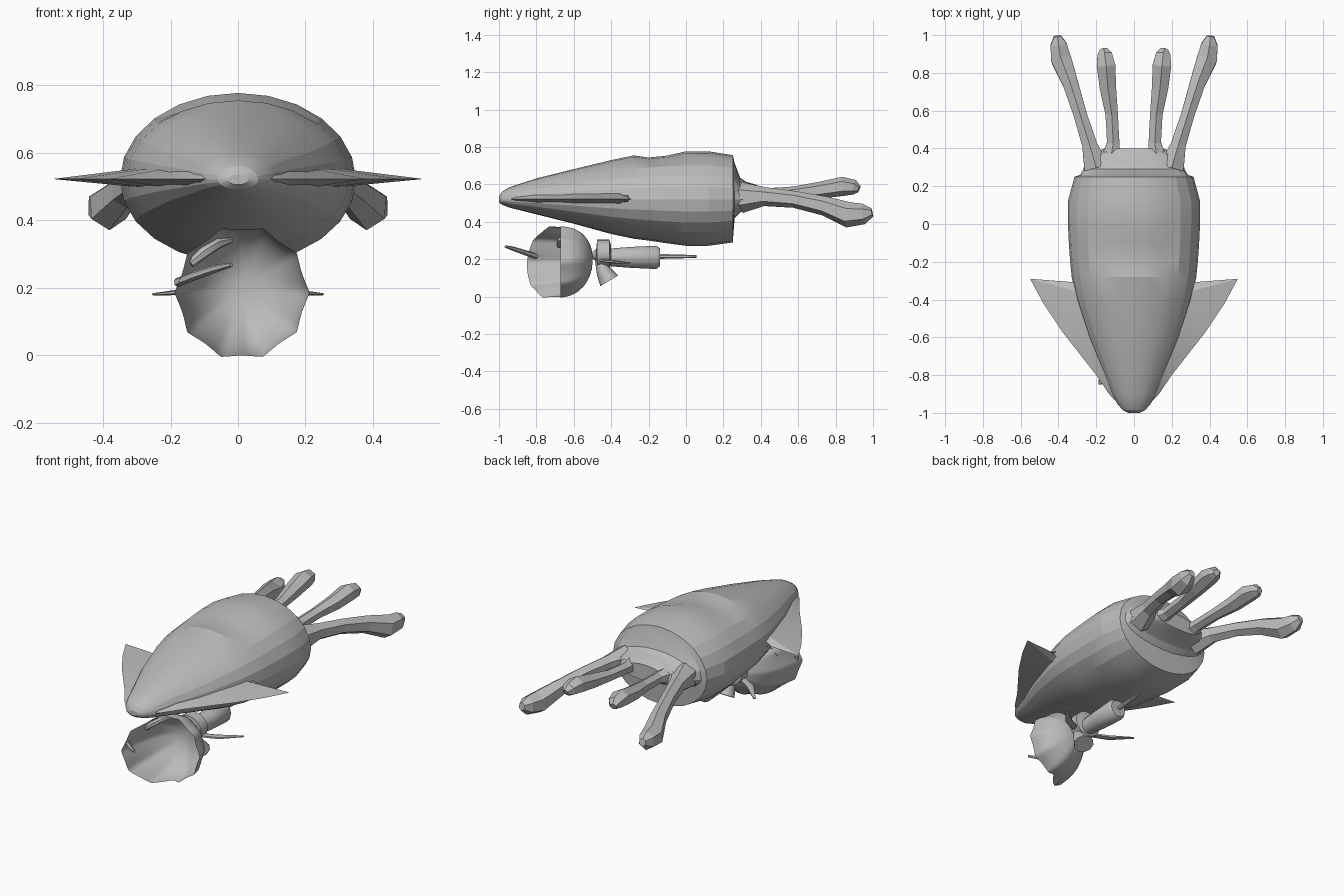
import bpy, bmesh, math
from mathutils import Vector

if "Cube" in bpy.data.objects:
    bpy.data.objects.remove(bpy.data.objects["Cube"])

grey = bpy.data.materials.new("plain grey")
grey.use_nodes = True
COLOR = (0.5, 0.5, 0.5, 1)
grey.diffuse_color = COLOR
grey.node_tree.nodes["Principled BSDF"].inputs["Base Color"].default_value = COLOR


def finish(name, bm, smooth=None):
    bmesh.ops.recalc_face_normals(bm, faces=bm.faces)
    mesh = bpy.data.meshes.new(name)
    bm.to_mesh(mesh)
    bm.free()
    mesh.materials.append(grey)
    obj = bpy.data.objects.new(name, mesh)
    bpy.context.collection.objects.link(obj)
    if smooth:
        bpy.ops.object.select_all(action='DESELECT')
        obj.select_set(True)
        bpy.context.view_layer.objects.active = obj
        bpy.ops.object.shade_smooth_by_angle(angle=math.radians(smooth))
    return obj


def loft(name, rings, smooth=None, end_cap=True):
    """Skin a list of equally long point rings."""
    bm = bmesh.new()
    rows = [[bm.verts.new(p) for p in ring] for ring in rings]
    n = len(rows[0])
    for a, b in zip(rows, rows[1:]):
        for i in range(n):
            j = (i + 1) % n
            bm.faces.new((a[i], a[j], b[j], b[i]))
    bm.faces.new(rows[0])
    if end_cap:
        bm.faces.new(rows[-1])
    return finish(name, bm, smooth)


def oval(y, width, top, bottom, n=24):
    mid = 0.52 if bottom < 0.52 < top else (top + bottom) / 2
    pts = []
    for i in range(n):
        a = math.tau * i / n
        s = math.sin(a)
        pts.append(Vector((width * math.cos(a), y,
                           mid + s * (top - mid if s > 0 else mid - bottom))))
    return pts


def tube(name, path, sides=6, flat=1.0, smooth=None):
    """Sweep a polygon, corner up, along path points (x, y, z, radius)."""
    pts = [Vector(p[:3]) for p in path]
    rings = []
    for i, p in enumerate(pts):
        d = (pts[min(i + 1, len(pts) - 1)] - pts[max(i - 1, 0)]).normalized()
        side = d.cross(Vector((0, 0, 1))).normalized()
        up = side.cross(d)
        r = path[i][3]
        rings.append([p + side * r * math.sin(math.tau * k / sides)
                      + up * r * flat * math.cos(math.tau * k / sides)
                      for k in range(sides)])
    return loft(name, rings, smooth)


# Mantle and head: ovals along y, the head stepping in behind the mantle rim
profile = [(-1, .03, .535, .505), (-.985, .06, .56, .492), (-.95, .09, .582, .478),
           (-.9, .115, .6, .465), (-.8, .155, .632, .44), (-.6, .24, .682, .39),
           (-.4, .305, .73, .335), (-.28, .33, .755, .31), (-.2, .338, .76, .3),
           (-.1, .345, .77, .285), (0, .35, .777, .272), (.12, .35, .777, .272),
           (.25, .315, .757, .29), (.26, .285, .715, .42), (.29, .268, .635, .45),
           (.32, .262, .615, .465), (.37, .245, .6, .48), (.4, .15, .585, .49)]
rings = [oval(*p) for p in profile]
# Shallow brow-shaped dent on the back
for ring in rings:
    for p in ring:
        if -.25 < p.y < -.05 and p.z > .62 and abs(p.x) < .22:
            p.z -= .016
loft("mantle_and_head", rings, 14)

for side, s in (("left", 1), ("right", -1)):
    # Side fin: flat outline, thick at the root and sharp at the edge
    bm = bmesh.new()
    outline = [(.05, -.98), (.125, -.91), (.2, -.8), (.38, -.57), (.48, -.42),
               (.55, -.29), (.36, -.305)]
    root = [(.03, -.96), (.08, -.9), (.13, -.8), (.21, -.6), (.26, -.45),
            (.29, -.36), (.29, -.31)]
    edge = [bm.verts.new((s * x, y, .522)) for x, y in outline]
    for dz in (.032, -.025):
        inner = [bm.verts.new((s * x, y, .522 + dz)) for x, y in root]
        for i in range(len(root) - 1):
            bm.faces.new((edge[i], edge[i + 1], inner[i + 1], inner[i]))
    finish(side + "_fin", bm, 20)

    # Outer and inner arms with club ends
    tube(side + "_outer_arm", [(s * .2, .3, .53, .075), (s * .235, .42, .535, .046),
                               (s * .285, .58, .52, .041), (s * .335, .74, .485, .047),
                               (s * .385, .87, .437, .062), (s * .4, .95, .442, .05),
                               (s * .405, .995, .45, .022)], flat=1.1)
    tube(side + "_inner_arm", [(s * .125, .34, .54, .06), (s * .11, .43, .545, .038),
                               (s * .118, .58, .555, .038), (s * .138, .72, .57, .05),
                               (s * .148, .84, .59, .057), (s * .155, .9, .585, .044),
                               (s * .16, .925, .575, .022)], flat=.9)

# Fluted bell below, its mouth turned forward and to the right
steps, folds = 80, 10
rings = []
for k in range(9):
    t = k / 8
    ring = []
    for i in range(steps):
        a = math.tau * i / steps
        flute = abs(math.sin(folds * a / 2))
        r = (.02 + .172 * math.sin(t * math.pi / 2)) * (1 + .07 * t * (.6 - flute))
        depth = .17 + .18 * max(0, -math.cos(a - .1)) ** .7
        ring.append(Vector((.012 + r * math.cos(a), -.5 - depth * t ** 1.8,
                            .2 - .015 * t + r * math.sin(a))))
    rings.append(ring)
loft("bell", rings, 40, end_cap=False)

# Small body behind the bell: collar, trunk and tail rod
loft("collar", [oval(y, r, .22 + r, .22 - r * .8, 16) for y, r in
                ((-.5, .02), (-.48, .035), (-.475, .085), (-.41, .085), (-.4, .05))], 40)
loft("trunk", [oval(y, r, .21 + r, .21 - r, 14) for y, r in
               ((-.45, .045), (-.3, .057), (-.16, .064), (-.14, .05))], 40)
tube("tail_rod", [(-.01, -.2, .215, .014), (0, -.05, .215, .011), (.01, .055, .215, .007)])
tube("lower_flap", [(.03, -.47, .2, .02), (.03, -.44, .135, .045),
                    (.03, -.41, .085, .062)], sides=10, flat=.9, smooth=40)
for side, s in (("left", 1), ("right", -1)):
    tube(side + "_side_rod", [(s * .04, -.46, .195, .02), (s * .15, -.4, .188, .022),
                              (s * .25, -.3, .18, .008)], flat=.45, smooth=40)

# Feelers inside the bell's rim
tube("front_feeler", [(-.18, -.8, .215, .014), (-.13, -.86, .235, .014),
                      (-.07, -.92, .255, .012), (-.02, -.965, .268, .007)], smooth=40)
tube("upper_feeler", [(-.14, -.68, .27, .012), (-.1, -.67, .305, .018),
                      (-.06, -.63, .33, .016), (-.02, -.59, .34, .008)], smooth=40)
